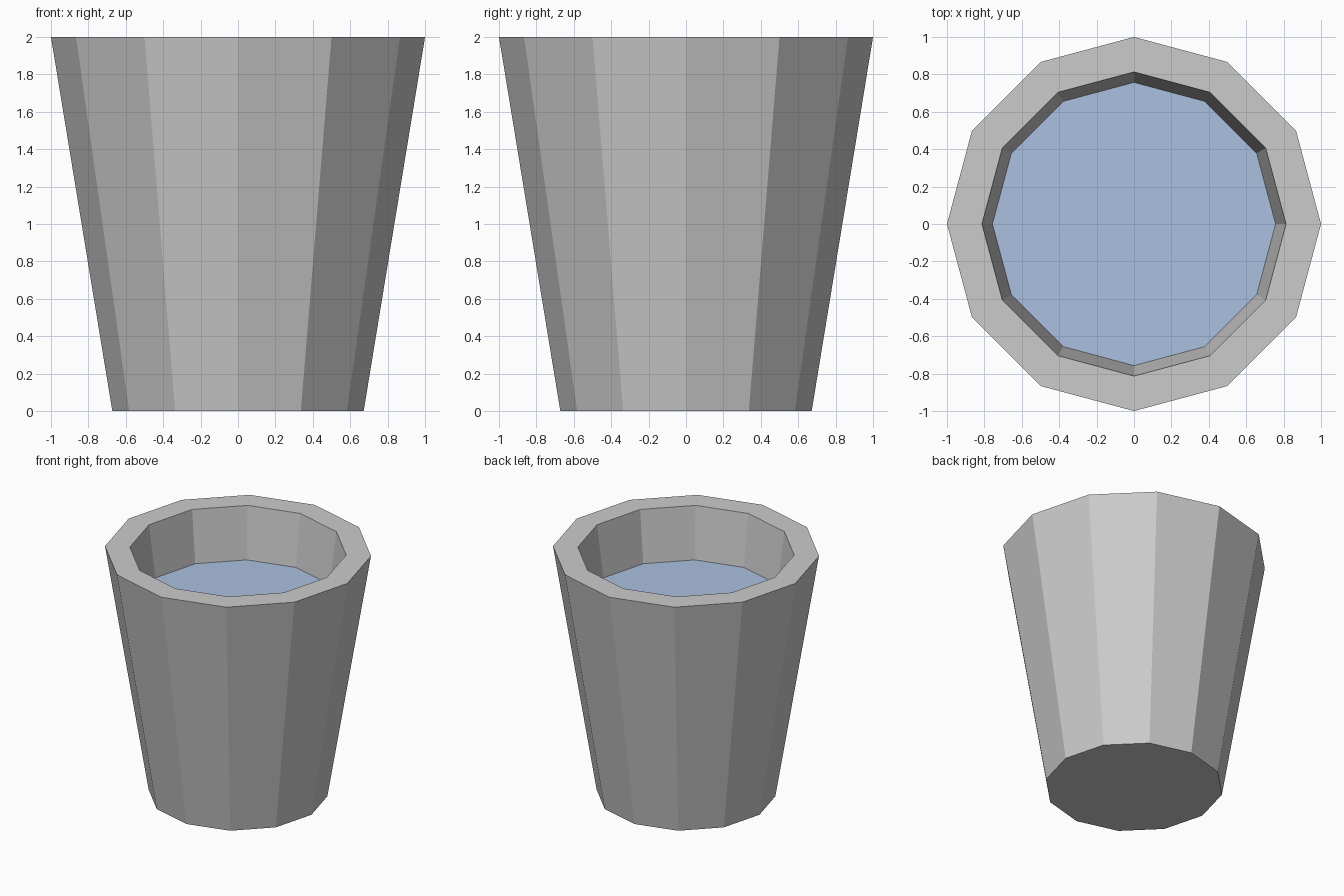
import bpy
import bmesh
from math import cos, sin, tau

if "Cube" in bpy.data.objects:
    bpy.data.objects.remove(bpy.data.objects["Cube"])

SIDES = 12


def ring(bm, radius, z):
    return [bm.verts.new((radius * cos(tau * i / SIDES), radius * sin(tau * i / SIDES), z))
            for i in range(SIDES)]


def lathe(name, profile):
    """Faceted solid from (radius, z) rings, capped at its first and last ring."""
    bm = bmesh.new()
    rings = [ring(bm, r, z) for r, z in profile]
    for a, b in zip(rings, rings[1:]):
        for i in range(SIDES):
            j = (i + 1) % SIDES
            bm.faces.new((a[i], a[j], b[j], b[i]))
    bm.faces.new(rings[0][::-1])
    if len(rings) > 1:
        bm.faces.new(rings[-1])
    else:
        bmesh.ops.reverse_faces(bm, faces=bm.faces[:])
    mesh = bpy.data.meshes.new(name)
    bm.to_mesh(mesh)
    bm.free()
    obj = bpy.data.objects.new(name, mesh)
    bpy.context.collection.objects.link(obj)
    return obj


# Bucket: outer wall, flat rim, inner wall, floor
lathe("bucket", [(0.672, 0), (1.0, 2.0), (0.813, 2.0), (0.575, 0.19)])

# Water surface, meeting the inner wall
water = lathe("water", [(0.757, 1.575)])
blue = bpy.data.materials.new("water_blue")
blue.diffuse_color = (0.41, 0.53, 0.75, 1)
blue.use_nodes = True
blue.node_tree.nodes["Principled BSDF"].inputs["Base Color"].default_value = blue.diffuse_color
water.data.materials.append(blue)
